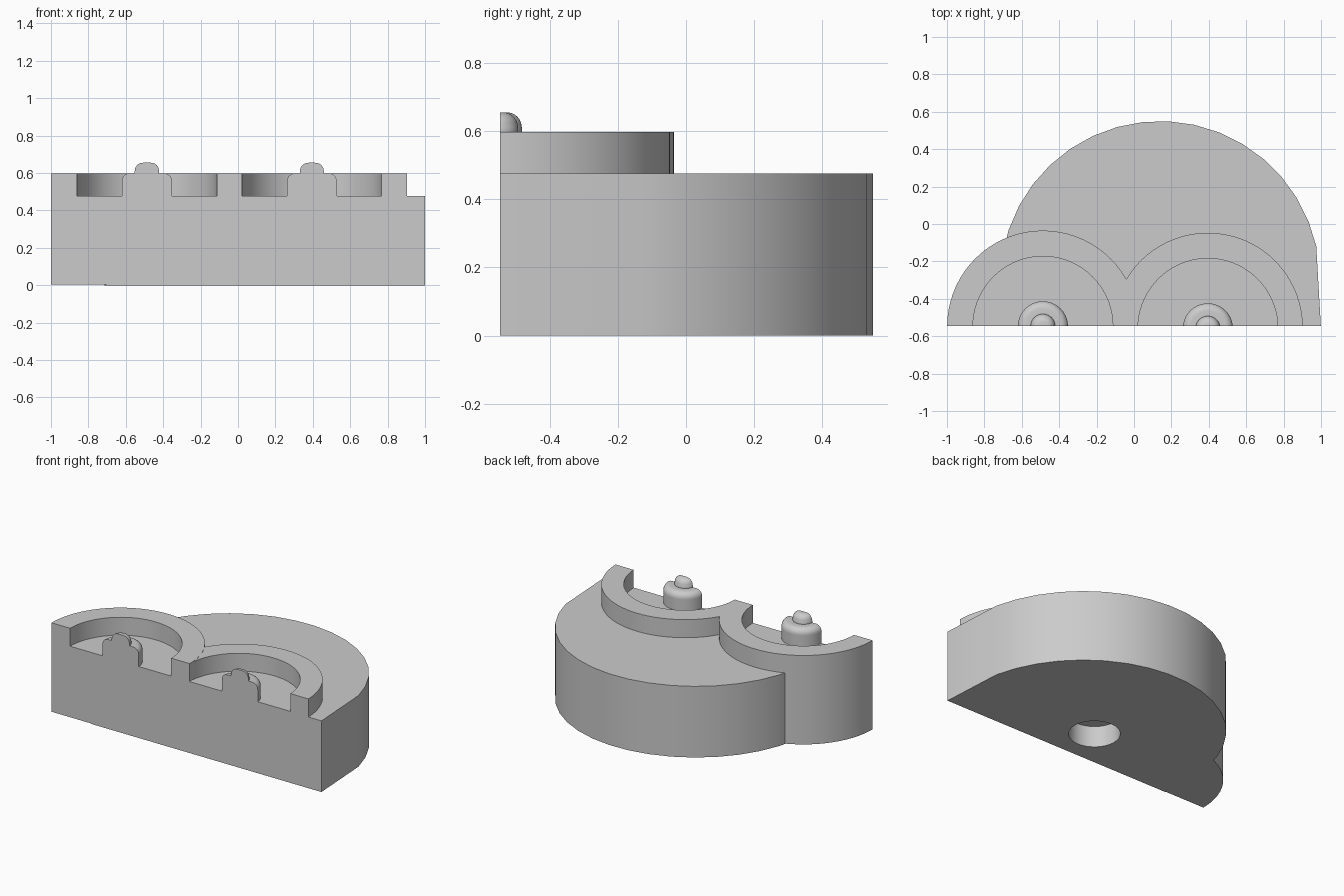
import bpy, bmesh
from math import sin, cos, radians, tau

cube = bpy.data.objects.get("Cube")
if cube:
    bpy.data.objects.remove(cube, do_unlink=True)

FRONT = -0.545
DECK = 0.476     # top of the main block
RIM = 0.598      # top of the raised rings

grey = bpy.data.materials.new("light_grey")
grey.use_nodes = True
grey.diffuse_color = (0.6, 0.6, 0.6, 1)
grey.node_tree.nodes["Principled BSDF"].inputs["Base Color"].default_value = (0.6, 0.6, 0.6, 1)


def finish(name, bm):
    bmesh.ops.recalc_face_normals(bm, faces=bm.faces)
    mesh = bpy.data.meshes.new(name)
    bm.to_mesh(mesh)
    bm.free()
    mesh.materials.append(grey)
    obj = bpy.data.objects.new(name, mesh)
    bpy.context.collection.objects.link(obj)
    return obj


def prism(name, outline, z0, z1):
    bm = bmesh.new()
    face = bm.faces.new([bm.verts.new((x, y, z0)) for x, y in outline])
    top = bmesh.ops.extrude_face_region(bm, geom=[face])["geom"]
    bmesh.ops.translate(bm, vec=(0, 0, z1 - z0),
                        verts=[v for v in top if isinstance(v, bmesh.types.BMVert)])
    return finish(name, bm)


def arc(cx, cy, r, a0, a1, count):
    angles = [radians(a0 + (a1 - a0) * i / count) for i in range(count + 1)]
    return [(cx + r * cos(a), cy + r * sin(a)) for a in angles]


def disc(name, cx, cy, r, z0, z1, sides=72):
    return prism(name, arc(cx, cy, r, 0, 360, sides)[:-1], z0, z1)


def lathe(name, cx, cy, profile):
    bm = bmesh.new()
    verts = [bm.verts.new((cx + r, cy, z)) for r, z in profile]
    edges = [bm.edges.new(pair) for pair in zip(verts, verts[1:])]
    bmesh.ops.spin(bm, geom=verts + edges, cent=(cx, cy, 0), axis=(0, 0, 1),
                   angle=tau, steps=40, use_merge=True)
    bmesh.ops.remove_doubles(bm, verts=bm.verts, dist=0.0001)
    return finish(name, bm)


def combine(target, other, operation):
    mod = target.modifiers.new(operation.lower(), "BOOLEAN")
    mod.object, mod.operation, mod.solver = other, operation, "EXACT"
    other.hide_render = True
    bpy.ops.object.select_all(action="DESELECT")
    target.select_set(True)
    bpy.context.view_layer.objects.active = target
    bpy.ops.object.modifier_apply(modifier=mod.name)
    bpy.data.objects.remove(other, do_unlink=True)


# Main block: a big arc with a nearly straight right-hand side
outline = [(1.005, -0.65)] + arc(0.14, -0.305, 0.855, 12.6, 180, 18) + [(-0.7, -0.65)]
body = prism("stepped_block", outline, 0, DECK)

# Raised discs: the first runs to the ground, the second sits on the block
combine(body, disc("left_disc", -0.487, -0.547, 0.512, 0.003, RIM), "UNION")
combine(body, disc("right_disc", 0.395, -0.555, 0.508, 0.2, RIM - 0.001), "UNION")

# Rounded button with a smaller domed knob
button = [(0, 0.3), (0.134, 0.3), (0.134, 0.555)]
button += arc(0.094, 0.558, 0.04, 0, 90, 6)
button += [(0.066, 0.598), (0.066, 0.61)]
button += arc(0.022, 0.612, 0.043, 0, 90, 6) + [(0, 0.655)]

# Wells with a button in the middle of each
for cx, cy in ((-0.487, -0.547), (0.395, -0.558)):
    combine(body, disc("well_cutter", cx, cy, 0.374, 0.478, 0.9), "DIFFERENCE")
    combine(body, lathe("button", cx, cy, button), "UNION")

# Blind hole underneath
combine(body, disc("hole_cutter", 0.07, -0.285, 0.155, -0.2, 0.14, 48), "DIFFERENCE")

# Flat front
box = [(-2, -2), (2, -2), (2, FRONT), (-2, FRONT)]
combine(body, prism("front_cutter", box, -1, 2), "DIFFERENCE")

bpy.ops.object.shade_smooth_by_angle(angle=radians(30))
